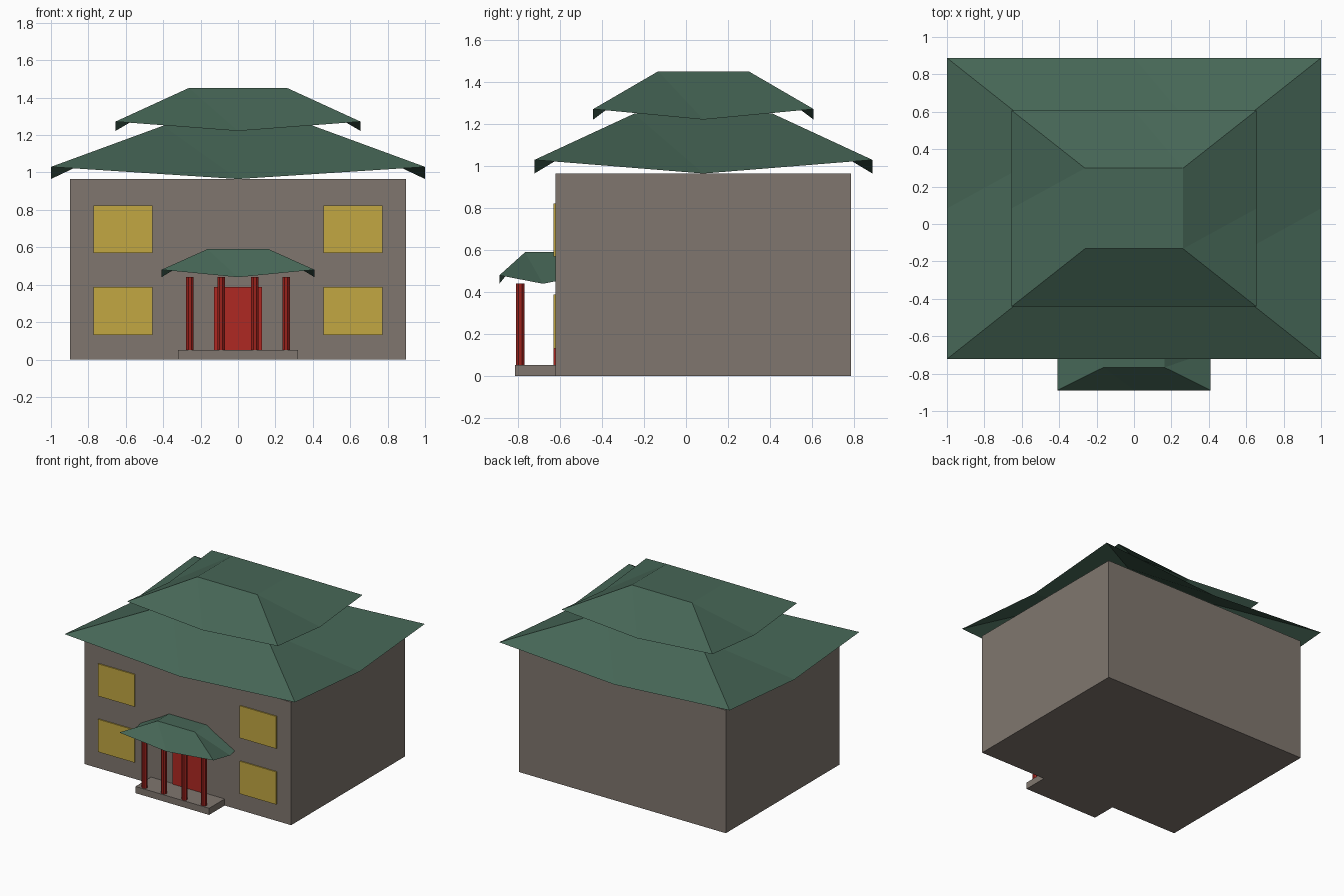
import bpy
from math import pi, cos

cube = bpy.data.objects.get("Cube")
if cube:
    bpy.data.objects.remove(cube, do_unlink=True)


def material(name, rgb):
    m = bpy.data.materials.new(name)
    m.use_nodes = True
    m.diffuse_color = (*rgb, 1)
    m.node_tree.nodes["Principled BSDF"].inputs["Base Color"].default_value = (*rgb, 1)
    return m


stone = material("warm grey stone", (0.215, 0.183, 0.158))
tile = material("green roof tile", (0.061, 0.133, 0.093))
glass = material("yellow window", (0.54, 0.39, 0.054))
red = material("red door paint", (0.43, 0.022, 0.016))
dark_red = material("dark red column paint", (0.33, 0.016, 0.012))


def box(name, lo, hi, mat):
    """Box spanning two opposite corners."""
    bpy.ops.mesh.primitive_cube_add(size=1, location=[(a + b) / 2 for a, b in zip(lo, hi)])
    ob = bpy.context.object
    ob.name = name
    ob.scale = [b - a for a, b in zip(lo, hi)]
    ob.data.materials.append(mat)
    return ob


def hip_roof(name, cy, hx, hy, z, rise, sag):
    """Open hipped roof: raised corners, sagging eave middles, flat top."""
    corners = [(-1, -1), (1, -1), (1, 1), (-1, 1)]
    eave = [(x * hx, cy + y * hy, z) for x, y in corners]
    top = [(x * hx * 0.4, cy + y * hy * 0.41, z + rise) for x, y in corners]
    mids = [((a[0] + b[0]) / 2, (a[1] + b[1]) / 2, z - sag)
            for a, b in zip(eave, eave[1:] + eave[:1])]
    faces = [(8, 9, 10, 11)]
    for i in range(4):
        j = (i + 1) % 4
        faces.append((i, 4 + i, 8 + i))
        faces.append((4 + i, j, 8 + j, 8 + i))
    mesh = bpy.data.meshes.new(name)
    mesh.from_pydata(eave + mids + top, [], faces)
    mesh.materials.append(tile)
    ob = bpy.data.objects.new(name, mesh)
    bpy.context.collection.objects.link(ob)
    return ob


# Main building
FRONT = -0.622
MID_Y = 0.083
box("house_body", (-0.897, FRONT, 0), (0.897, 0.787, 0.965), stone)

# Two stacked roofs and the smaller porch roof
hip_roof("lower_roof", MID_Y, 1.0, 0.805, 1.03, 0.22, 0.065)
hip_roof("upper_roof", MID_Y, 0.655, 0.525, 1.272, 0.18, 0.05)
hip_roof("porch_roof", -0.682, 0.409, 0.207, 0.48, 0.11, 0.04)

# Windows, two on each side of the entrance
for side, s in (("right", -1), ("left", 1)):
    for level, z0, z1 in (("lower", 0.132, 0.388), ("upper", 0.57, 0.823)):
        x0, x1 = sorted((s * 0.457, s * 0.773))
        box(f"{level}_{side}_window", (x0, FRONT - 0.009, z0), (x1, FRONT, z1), glass)

# Entrance
box("porch_step", (-0.32, -0.815, 0), (0.32, FRONT, 0.052), stone)
box("door", (-0.128, FRONT - 0.009, 0.052), (0.128, FRONT, 0.388), red)

# Porch columns
for i, x in enumerate((-0.257, -0.09, 0.09, 0.257)):
    bpy.ops.mesh.primitive_cylinder_add(vertices=8, radius=0.02 / cos(pi / 8), depth=0.392,
                                        location=(x, -0.79, 0.246), rotation=(0, 0, pi / 8))
    column = bpy.context.object
    column.name = f"porch_column_{i + 1}"
    column.data.materials.append(dark_red)
